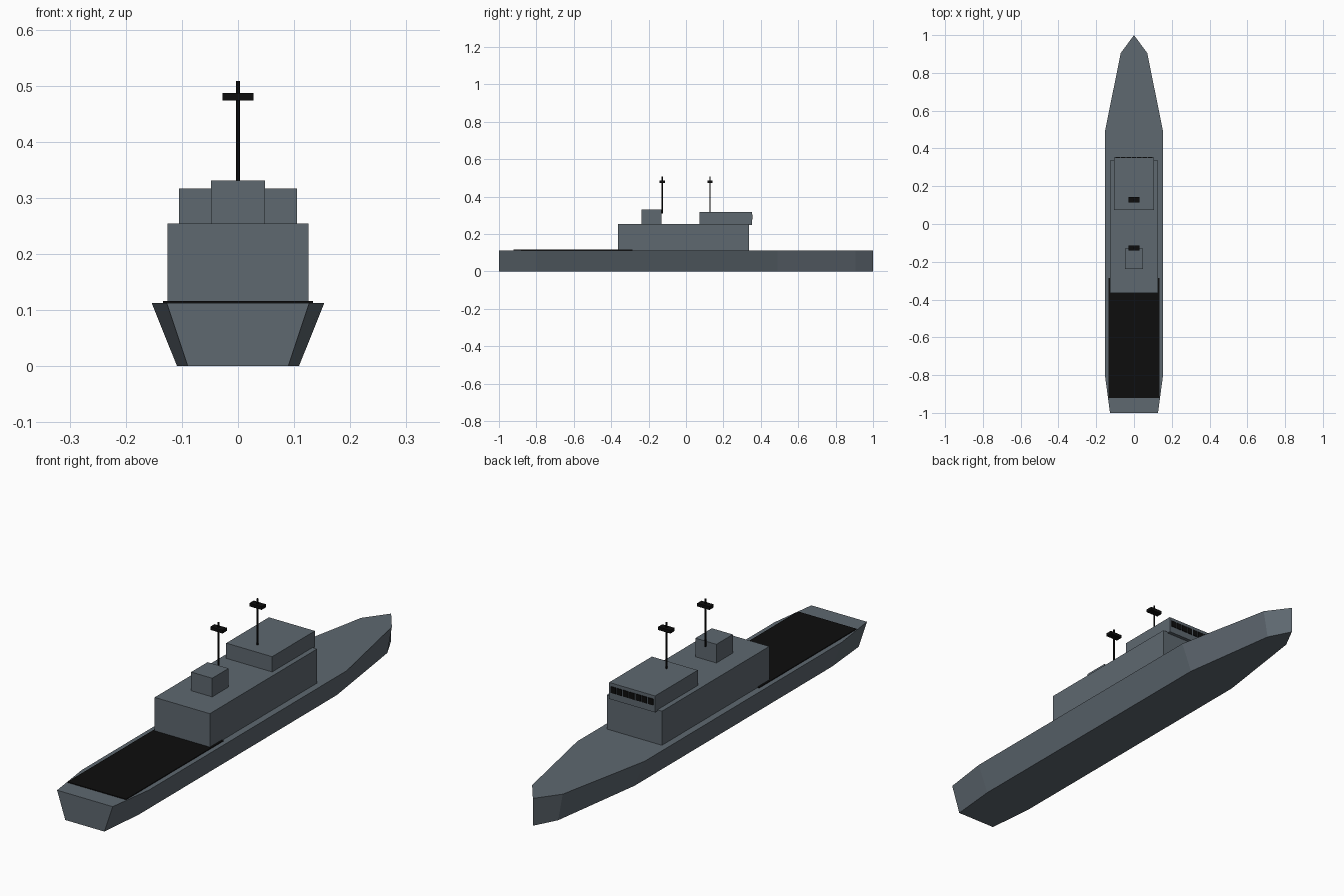
import bpy
import bmesh

if "Cube" in bpy.data.objects:
    bpy.data.objects.remove(bpy.data.objects["Cube"])


def material(name, rgb):
    m = bpy.data.materials.new(name)
    m.diffuse_color = (*rgb, 1.0)
    m.use_nodes = True
    m.node_tree.nodes["Principled BSDF"].inputs["Base Color"].default_value = m.diffuse_color
    return m


GREY = material("naval grey", (0.112, 0.138, 0.162))
BLACK = material("black", (0.004, 0.004, 0.004))


def finish(name, bm, mat):
    bmesh.ops.recalc_face_normals(bm, faces=bm.faces[:])
    me = bpy.data.meshes.new(name)
    bm.to_mesh(me)
    bm.free()
    me.materials.append(mat)
    ob = bpy.data.objects.new(name, me)
    bpy.context.collection.objects.link(ob)
    return ob


def box(name, x, y, z, mat):
    """Box from (min, max) ranges on each axis."""
    bm = bmesh.new()
    bmesh.ops.create_cube(bm, size=1)
    for v in bm.verts:
        v.co = [r[0] if c < 0 else r[1] for c, r in zip(v.co, (x, y, z))]
    return finish(name, bm, mat)


# Hull: mirrored deck outline, narrowed at the flat bottom
DECK_Z = 0.113
half = [(0.127, -1), (0.154, -0.8), (0.154, 0.49), (0.07, 0.905)]
outline = half + [(0, 1)] + [(-x, y) for x, y in reversed(half)]
bm = bmesh.new()
top = [bm.verts.new((x, y, DECK_Z)) for x, y in outline]
bottom = [bm.verts.new((x * 0.705, y, 0)) for x, y in outline]
bm.faces.new(top)
bm.faces.new(bottom[::-1])
for i in range(len(outline)):
    j = (i + 1) % len(outline)
    bm.faces.new((bottom[i], bottom[j], top[j], top[i]))
finish("hull", bm, GREY)

# Flight deck plate
box("flight_deck", (-0.134, 0.134), (-0.922, -0.287), (DECK_Z - 0.003, DECK_Z + 0.003), BLACK)

# Superstructure, bridge and hangar-top block
box("superstructure", (-0.126, 0.126), (-0.364, 0.337), (DECK_Z - 0.003, 0.254), GREY)
box("bridge", (-0.105, 0.105), (0.073, 0.352), (0.249, 0.317), GREY)
box("funnel", (-0.048, 0.048), (-0.237, -0.13), (0.25, 0.331), GREY)

# Bridge windows on the forward face
COUNT, PITCH = 7, 0.0285
for i in range(COUNT):
    x = (i - (COUNT - 1) / 2) * PITCH
    box(f"bridge_window_{i + 1}", (x - 0.0115, x + 0.0115), (0.349, 0.355), (0.277, 0.303), BLACK)

# Masts with crossbars
for name, y, base in (("fore", 0.128, 0.31), ("aft", -0.127, 0.31)):
    bm = bmesh.new()
    bmesh.ops.create_cone(bm, cap_ends=True, segments=8, radius1=0.0035,
                          radius2=0.0035, depth=0.508 - base)
    bmesh.ops.translate(bm, verts=bm.verts[:], vec=(0, y, (0.508 + base) / 2))
    finish(name + "_mast", bm, BLACK)
    box(name + "_crossbar", (-0.028, 0.028), (y - 0.014, y + 0.014), (0.474, 0.487), BLACK)
